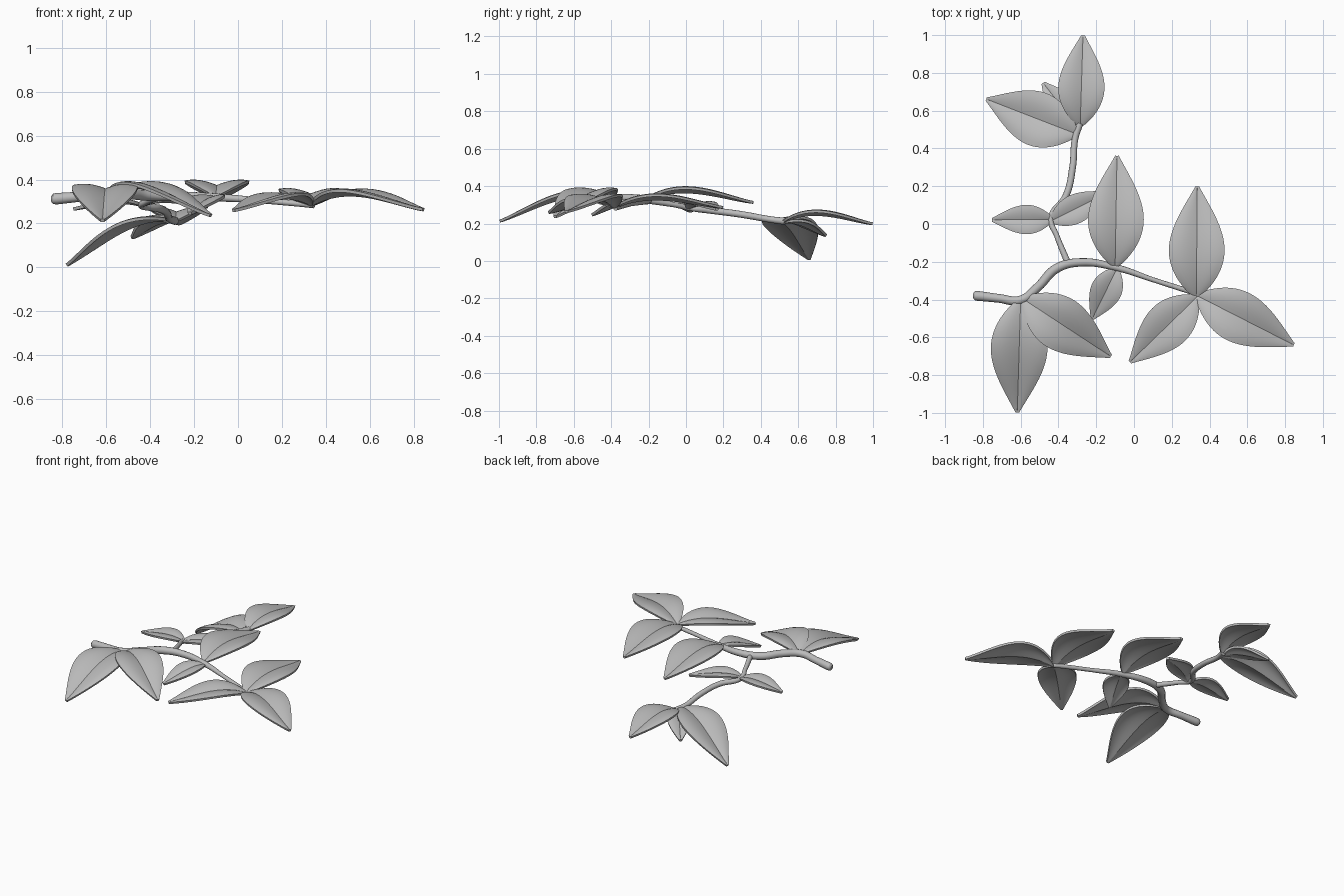
import bpy, math
from mathutils import Vector

if "Cube" in bpy.data.objects:
    bpy.data.objects.remove(bpy.data.objects["Cube"])

grey = bpy.data.materials.new("plain grey")
grey.diffuse_color = (0.5, 0.5, 0.5, 1)
grey.use_nodes = True
grey.node_tree.nodes["Principled BSDF"].inputs["Base Color"].default_value = grey.diffuse_color


def stem(name, points):
    """Tapered round stem through (x, y, z, radius) points."""
    cu = bpy.data.curves.new(name, 'CURVE')
    cu.dimensions = '3D'
    cu.bevel_depth = 1.0
    cu.bevel_resolution = 4
    cu.resolution_u = 8
    cu.use_fill_caps = True
    sp = cu.splines.new('BEZIER')
    sp.bezier_points.add(len(points) - 1)
    for bp, (x, y, z, r) in zip(sp.bezier_points, points):
        bp.co = (x, y, z)
        bp.radius = r
        bp.handle_left_type = bp.handle_right_type = 'AUTO'
    cu.materials.append(grey)
    ob = bpy.data.objects.new(name, cu)
    bpy.context.collection.objects.link(ob)


def leaf(name, base, tip, width, hump, roll=0.0):
    """Pointed leaf: arched midrib, two blades rising from a centre crease."""
    a, b = Vector(base), Vector(tip)
    along = b - a
    side = Vector((-along.y, along.x, 0)).normalized()
    up = along.cross(side).normalized()
    lift = side * math.cos(roll) + up * math.sin(roll)
    normal = up * math.cos(roll) - side * math.sin(roll)
    rows, half = 28, 6
    verts, faces = [], []
    for i in range(rows + 1):
        t = i / rows
        mid = a + along * t + Vector((0, 0, hump * math.sin(math.pi * t ** 0.72) ** 1.25))
        w = width / 2 * max(math.sin(math.pi * t ** 0.8), 0.0) ** 1.05 + 0.009
        for j in range(-half, half + 1):
            s = j / half
            rise = 0.17 * w * math.sin(abs(s) * math.pi * 0.68)
            verts.append(mid + lift * (s * w) + normal * rise)
    n = 2 * half + 1
    for i in range(rows):
        for j in range(n - 1):
            k = i * n + j
            faces.append((k, k + n, k + n + 1, k + 1))
    me = bpy.data.meshes.new(name)
    me.from_pydata(verts, [], faces)
    me.flip_normals()
    me.materials.append(grey)
    ob = bpy.data.objects.new(name, me)
    bpy.context.collection.objects.link(ob)
    mod = ob.modifiers.new("thickness", 'SOLIDIFY')
    mod.thickness = 0.014
    mod.offset = 0
    # smooth blades, sharp rim and crease
    for o in bpy.context.selected_objects:
        o.select_set(False)
    ob.select_set(True)
    bpy.context.view_layer.objects.active = ob
    bpy.ops.object.modifier_apply(modifier=mod.name)
    bpy.ops.object.shade_smooth_by_angle(angle=math.radians(20))


# Main stem (rounded cut end first) and side branch
stem("main_stem", [
    (-0.852, -0.38, 0.312, 0.012), (-0.842, -0.38, 0.312, 0.024), (-0.825, -0.381, 0.313, 0.026),
    (-0.72, -0.393, 0.322, 0.023), (-0.60, -0.403, 0.332, 0.024),
    (-0.51, -0.335, 0.335, 0.024), (-0.41, -0.235, 0.328, 0.025), (-0.28, -0.203, 0.325, 0.022),
    (-0.09, -0.232, 0.318, 0.018), (0.10, -0.295, 0.305, 0.013), (0.33, -0.37, 0.285, 0.014),
    (0.345, -0.378, 0.283, 0.014)])
stem("side_branch", [
    (-0.355, -0.195, 0.322, 0.017), (-0.41, -0.06, 0.30, 0.014), (-0.44, 0.03, 0.282, 0.016),
    (-0.36, 0.15, 0.268, 0.018), (-0.325, 0.30, 0.248, 0.018), (-0.312, 0.45, 0.222, 0.017),
    (-0.288, 0.53, 0.212, 0.019)])

# Leaves: base, tip, width, arch height, roll
leaves = {
    "front_leaf": ((-0.60, -0.40, 0.33), (-0.618, -0.995, 0.212), 0.28, 0.058),
    "front_side_leaf": ((-0.59, -0.395, 0.33), (-0.125, -0.70, 0.235), 0.265, 0.065),
    "middle_leaf": ((-0.10, -0.225, 0.322), (-0.09, 0.36, 0.312), 0.275, 0.05),
    "middle_small_leaf": ((-0.09, -0.235, 0.312), (-0.22, -0.50, 0.245), 0.145, 0.02),
    "end_back_leaf": ((0.33, -0.385, 0.285), (0.335, 0.198, 0.285), 0.275, 0.045),
    "end_right_leaf": ((0.335, -0.38, 0.285), (0.845, -0.64, 0.262), 0.255, 0.053),
    "end_left_leaf": ((0.335, -0.385, 0.285), (-0.02, -0.73, 0.258), 0.225, 0.04),
    "branch_left_leaf": ((-0.435, 0.025, 0.28), (-0.75, 0.022, 0.265), 0.135, 0.02),
    "branch_right_leaf": ((-0.44, 0.015, 0.28), (-0.14, 0.165, 0.275), 0.135, 0.022),
    "tip_back_leaf": ((-0.285, 0.52, 0.21), (-0.27, 0.997, 0.198), 0.225, 0.042),
    "tip_left_leaf": ((-0.30, 0.475, 0.212), (-0.778, 0.66, 0.01), 0.27, 0.05, -0.05),
    "tip_small_leaf": ((-0.30, 0.515, 0.205), (-0.48, 0.745, 0.135), 0.13, 0.02),
}
for name, spec in leaves.items():
    leaf(name, *spec)
